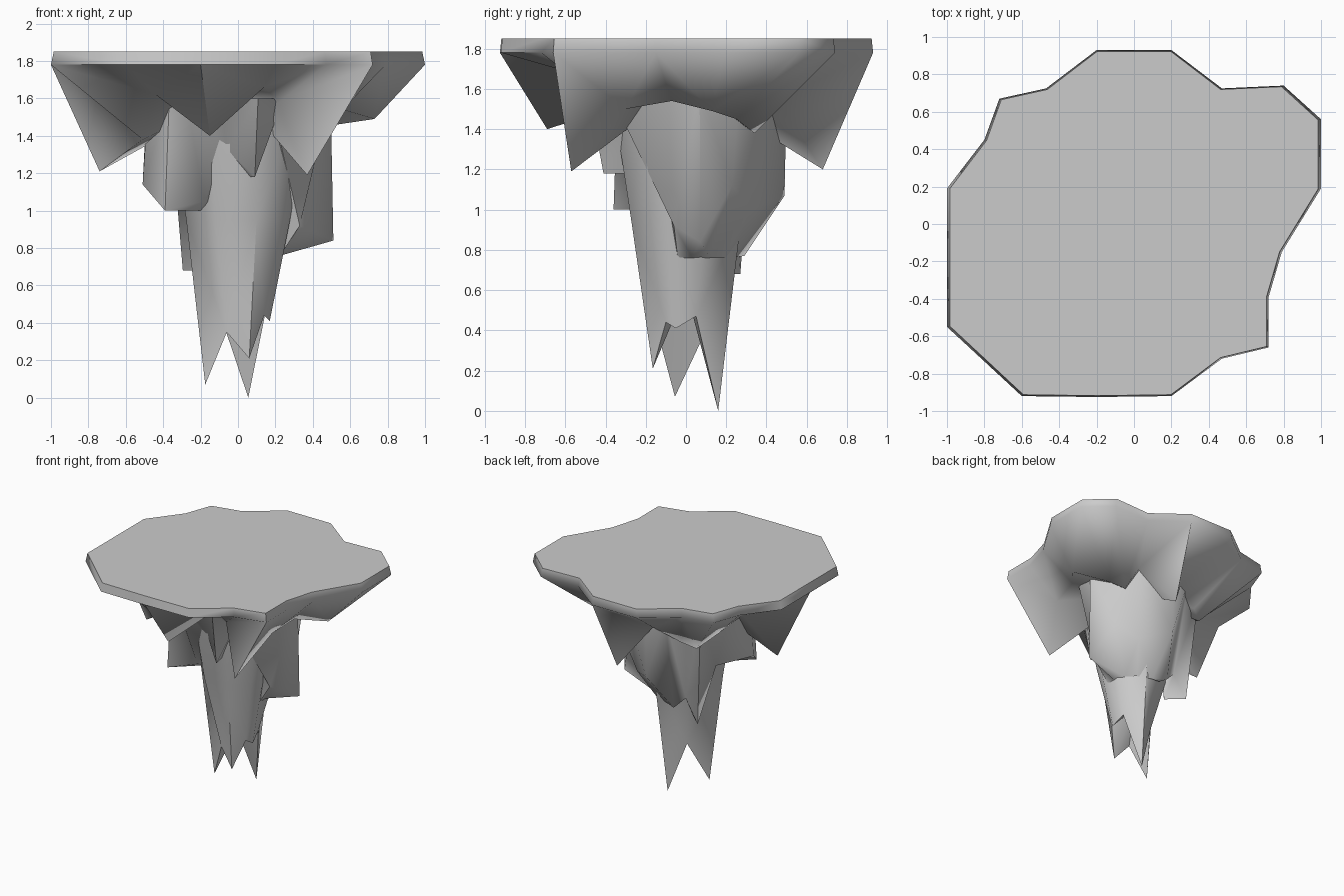
import bpy, bmesh, math
from mathutils import Vector

if "Cube" in bpy.data.objects:
    bpy.data.objects.remove(bpy.data.objects["Cube"])


def skin(name, rings, start=None, end=None, angle=70):
    """Bridge equal-length rings; start/end: 'face' or an apex point."""
    bm = bmesh.new()
    vs = [[bm.verts.new(p) for p in r] for r in rings]
    n = len(rings[0])
    for a, b in zip(vs, vs[1:]):
        for i in range(n):
            j = (i + 1) % n
            # split each quad along its shorter diagonal
            if (a[i].co - b[j].co).length < (a[j].co - b[i].co).length:
                tris = (a[i], a[j], b[j]), (a[i], b[j], b[i])
            else:
                tris = (a[i], a[j], b[i]), (a[j], b[j], b[i])
            for t in tris:
                bm.faces.new(t)
    for ring, cap in ((vs[0], start), (vs[-1], end)):
        if cap == 'face':
            bm.faces.new(ring)
        elif cap:
            apex = bm.verts.new(cap)
            for i in range(n):
                bm.faces.new((ring[i], ring[(i + 1) % n], apex))
    bmesh.ops.recalc_face_normals(bm, faces=bm.faces[:])
    me = bpy.data.meshes.new(name)
    bm.to_mesh(me)
    bm.free()
    ob = bpy.data.objects.new(name, me)
    bpy.context.collection.objects.link(ob)
    bpy.ops.object.select_all(action='DESELECT')
    ob.select_set(True)
    bpy.context.view_layer.objects.active = ob
    bpy.ops.object.shade_smooth_by_angle(angle=math.radians(angle))
    return ob


def spread(pts, r, z=None):
    """Points in the same directions at radius r (and height z)."""
    out = []
    for p in pts:
        d = Vector((p[0], p[1], 0)).normalized() * r
        out.append((d.x, d.y, p[2] if z is None else z))
    return out


# Plateau outline and the hanging crown point below each corner
rim = [(-.6, -.92), (-.2, -.925), (.2, -.92), (.47, -.72), (.72, -.66),
       (.72, -.39), (.79, -.15), (1, .19), (1, .56), (.8, .74), (.47, .725),
       (.2, .93), (-.2, .93), (-.47, .725), (-.72, .67), (-.8, .45),
       (-1, .19), (-1, -.18), (-1, -.55)]
crown = [(-.44, -.5, 1.62), (-.15, -.69, 1.4), (.14, -.5, 1.66),
         (.22, -.47, 1.58), (.37, -.57, 1.19), (.52, -.3, 1.5),
         (.56, -.07, 1.54), (.73, .13, 1.49), (.46, .25, 1.45),
         (.38, .34, 1.38), (.32, .45, 1.54), (.15, .68, 1.2),
         (-.05, .5, 1.5), (-.25, .42, 1.4), (-.35, .36, 1.35),
         (-.45, .22, 1.45), (-.55, .05, 1.56), (-.74, -.13, 1.21),
         (-.51, -.33, 1.38)]
skin("plateau_and_crown",
     [[(x * .985, y * .992, 1.85) for x, y in rim],
      [(x, y, 1.78) for x, y in rim], crown],
     'face', (0, 0, 1.62))

# Middle layer of rock spikes, tucked back into the core below
body = [(-.39, -.36, 1.0), (-.18, -.27, 1.05), (-.06, -.31, 1.33),
        (.09, -.41, 1.18), (.2, -.33, 1.48), (.33, -.06, .92),
        (.51, .07, .84), (.37, .23, 1.12), (.22, .32, 1.0),
        (.02, .49, 1.07), (-.09, .29, .77), (-.18, .26, .86),
        (-.295, .27, .68), (-.33, .08, 1.1), (-.51, -.15, 1.14)]
tuck = [(x, y, .76 if x > .3 or y > .3 else z) for x, y, z in body]
skin("middle_rock", [spread(body, .5, 1.6), body, spread(tuck, .23)],
     None, None)

# Long central spikes
core = [(-.175, -.055, .07), (-.06, -.13, .35), (.06, -.165, .21),
        (.14, -.1, .44), (.17, -.05, .41), (.15, .05, .47),
        (.055, .16, 0), (-.08, .1, .4)]
skin("core_spikes",
     [spread(core, .38, 1.5), spread(core, .29, .95), core],
     None, (0, 0, .6))
